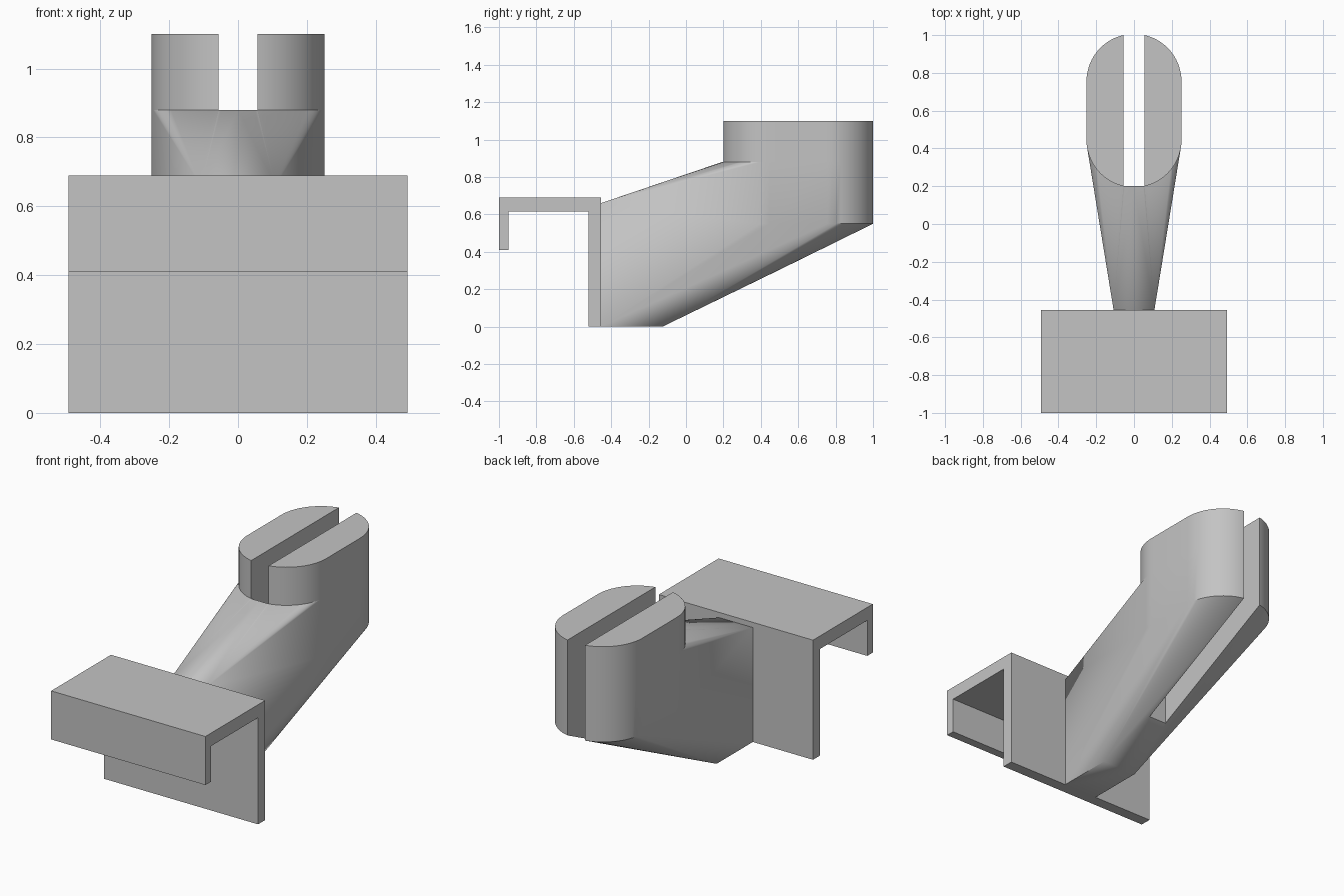
import bpy, bmesh
from math import sin, cos, pi, radians

if "Cube" in bpy.data.objects:
    bpy.data.objects.remove(bpy.data.objects["Cube"], do_unlink=True)

grey = bpy.data.materials.new("plain grey")
grey.use_nodes = True
grey.diffuse_color = (0.55, 0.55, 0.55, 1)
grey.node_tree.nodes["Principled BSDF"].inputs["Base Color"].default_value = grey.diffuse_color

# Main dimensions
RADIUS, FRONT_Y, BACK_Y = 0.2515, 0.445, 0.755   # rounded post
POST_BASE, POST_STEP, POST_TOP = 0.55, 0.88, 1.10
PLATE_Y, CLIP_HALF = -0.455, 0.492
SLOT_HALF, SLOT_FRONT = 0.056, 0.20


def add_object(name, bm):
    bmesh.ops.recalc_face_normals(bm, faces=bm.faces)
    mesh = bpy.data.meshes.new(name)
    bm.to_mesh(mesh)
    bm.free()
    mesh.materials.append(grey)
    obj = bpy.data.objects.new(name, mesh)
    bpy.context.collection.objects.link(obj)
    return obj


def prism(name, outline, offset):
    """Extrude a closed outline of 3D points along an offset vector."""
    bm = bmesh.new()
    face = bm.faces.new([bm.verts.new(p) for p in outline])
    new = bmesh.ops.extrude_face_region(bm, geom=[face])["geom"]
    bmesh.ops.translate(bm, vec=offset, verts=[v for v in new if isinstance(v, bmesh.types.BMVert)])
    return add_object(name, bm)


def stadium(z, steps=32):
    """Outline with two straight sides and two half-round ends."""
    points = []
    for start, cy in ((0, BACK_Y), (pi, FRONT_Y)):
        for i in range(steps + 1):
            a = start + pi * i / steps
            points.append((RADIUS * cos(a), cy + RADIUS * sin(a), z))
    return points


# Hook-shaped clip, extruded across its width
clip_profile = [(-1, 0.41), (-1, 0.69), (PLATE_Y, 0.69), (PLATE_Y, 0),
                (-0.52, 0), (-0.52, 0.615), (-0.95, 0.615), (-0.95, 0.41)]
prism("clip", [(-CLIP_HALF, y, z) for y, z in clip_profile], (2 * CLIP_HALF, 0, 0))

# Upper post with rounded ends
post = prism("slotted_post", stadium(POST_STEP), (0, 0, POST_TOP - POST_STEP))

# Arm: hull between the narrow foot on the clip and the post
bm = bmesh.new()
for p in stadium(POST_BASE) + stadium(POST_STEP):
    bm.verts.new(p)
for side in (-1, 1):
    for y, z in ((PLATE_Y, 0), (PLATE_Y, 0.66), (-0.125, 0)):
        bm.verts.new((side * 0.108, y, z))
hull = bmesh.ops.convex_hull(bm, input=bm.verts)
loose = {v for v in hull["geom_interior"] + hull["geom_unused"] if isinstance(v, bmesh.types.BMVert)}
bmesh.ops.delete(bm, geom=list(loose), context='VERTS')
bmesh.ops.dissolve_limit(bm, angle_limit=radians(0.1), verts=bm.verts, edges=bm.edges)
arm = add_object("tapered_arm", bm)

# Slot cut through the post and the arm below it
slot = prism("slot_cutter", [(-SLOT_HALF, SLOT_FRONT, -0.5), (SLOT_HALF, SLOT_FRONT, -0.5),
                             (SLOT_HALF, 1.5, -0.5), (-SLOT_HALF, 1.5, -0.5)], (0, 0, 2))
slot.hide_render = True
# The post is open at both ends of the slot, so its cutter reaches past the front
post_slot = prism("post_slot_cutter", [(-SLOT_HALF, 0, 0.5), (SLOT_HALF, 0, 0.5),
                                       (SLOT_HALF, 1.5, 0.5), (-SLOT_HALF, 1.5, 0.5)], (0, 0, 1))
post_slot.hide_render = True

for obj, cutter in ((post, post_slot), (arm, slot)):
    mod = obj.modifiers.new("slot", 'BOOLEAN')
    mod.operation = 'DIFFERENCE'
    mod.solver = 'EXACT'
    mod.object = cutter
    bpy.ops.object.select_all(action='DESELECT')
    bpy.context.view_layer.objects.active = obj
    obj.select_set(True)
    bpy.ops.object.modifier_apply(modifier=mod.name)
    bpy.ops.object.shade_smooth_by_angle(angle=radians(30))

# Cutters are no longer needed
for cutter in (slot, post_slot):
    bpy.data.objects.remove(cutter, do_unlink=True)
